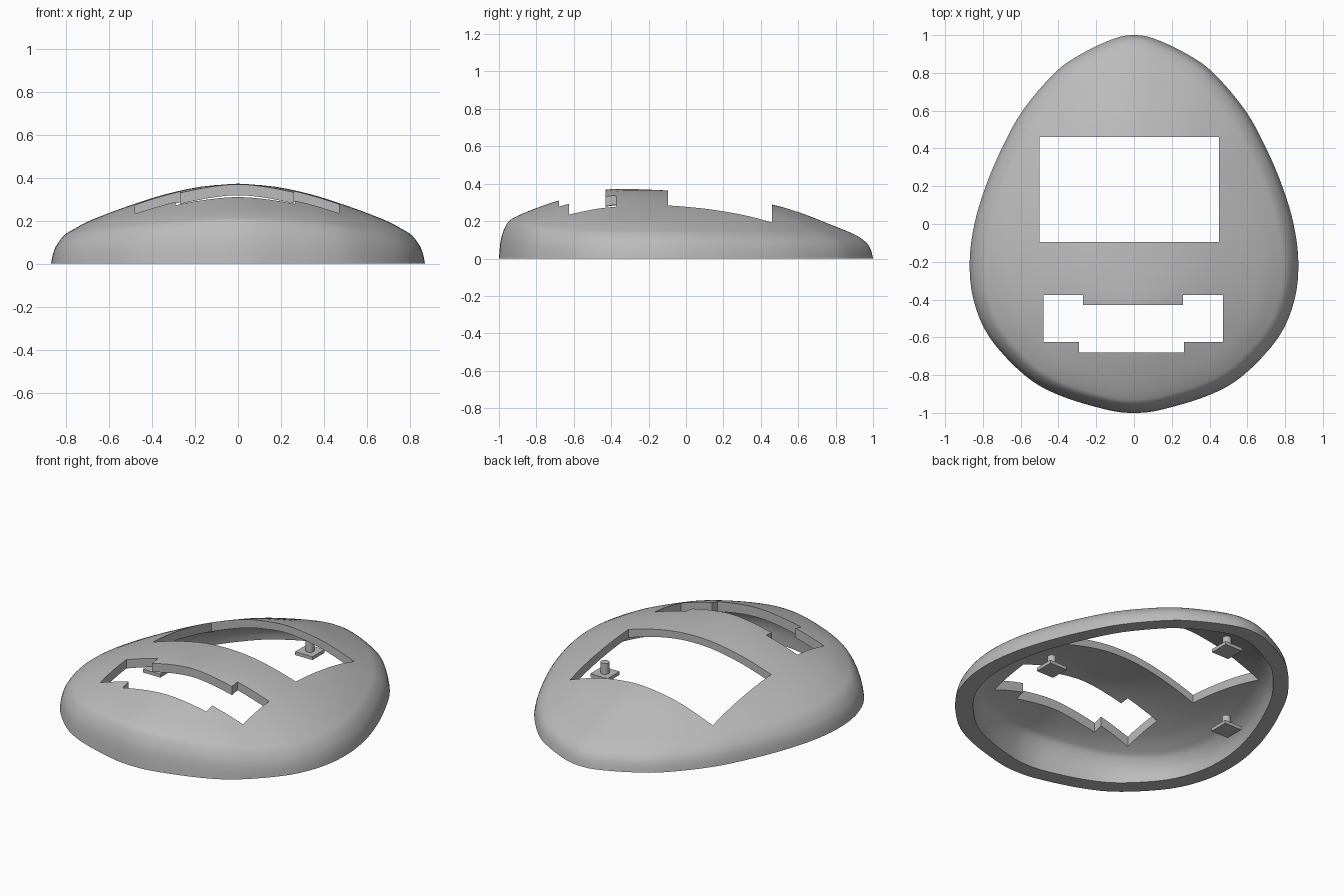
import bpy, bmesh
from mathutils import Vector

old_cube = bpy.data.objects.get("Cube")
if old_cube:
    bpy.data.objects.remove(old_cube, do_unlink=True)

grey = bpy.data.materials.new("plain grey")
grey.use_nodes = True
grey.diffuse_color = (0.5, 0.5, 0.5, 1)
grey.node_tree.nodes["Principled BSDF"].inputs["Base Color"].default_value = (0.5, 0.5, 0.5, 1)


def make_object(name, bm):
    bmesh.ops.recalc_face_normals(bm, faces=bm.faces)
    mesh = bpy.data.meshes.new(name)
    bm.to_mesh(mesh)
    bm.free()
    mesh.materials.append(grey)
    obj = bpy.data.objects.new(name, mesh)
    bpy.context.collection.objects.link(obj)
    return obj


def activate(obj):
    bpy.ops.object.select_all(action="DESELECT")
    obj.select_set(True)
    bpy.context.view_layer.objects.active = obj


def spline(points, steps, closed=False):
    """Smooth curve through points of any dimension."""
    pts = [Vector(p) for p in points]
    n = len(pts)
    pick = (lambda i: pts[i % n]) if closed else (lambda i: pts[max(0, min(i, n - 1))])
    result = []
    for i in range(n if closed else n - 1):
        a, b, c, d = (pick(i + k) for k in (-1, 0, 1, 2))
        for s in range(steps):
            t = s / steps
            result.append(b + (c - a) * (t / 2)
                          + (a * 2 - b * 5 + c * 4 - d) * (t * t / 2)
                          + (b * 3 - a - c * 3 + d) * (t ** 3 / 2))
    if not closed:
        result.append(pts[-1])
    return result


# Egg-shaped footprint: right half from back to front, mirrored
half = [(0.11, 0.98), (0.28, 0.9), (0.42, 0.8), (0.59, 0.6), (0.7, 0.4),
        (0.785, 0.2), (0.845, 0), (0.87, -0.2), (0.85, -0.4), (0.765, -0.6),
        (0.58, -0.8), (0.4, -0.905), (0.15, -0.982)]
outline = spline([(0, 1)] + half + [(0, -1)] + [(-x, y) for x, y in reversed(half)], 4, True)

# Dome profile: distance from apex, then height toward back, side and front
profile = spline([
    (0, 0.372, 0.372, 0.372), (0.2, 0.36, 0.358, 0.368), (0.4, 0.33, 0.32, 0.336),
    (0.58, 0.29, 0.27, 0.302), (0.7, 0.245, 0.232, 0.273), (0.8, 0.195, 0.197, 0.246),
    (0.88, 0.153, 0.16, 0.22), (0.93, 0.125, 0.132, 0.195), (0.97, 0.088, 0.087, 0.14),
    (0.99, 0.05, 0.045, 0.08), (1, 0, 0, 0)], 3)
apex = Vector((0, -0.3))


def add_dome(bm, scale):
    """Add a dome skin and return its rim loop."""
    def vert(p, z):
        return bm.verts.new((p.x * scale.x, p.y * scale.y, z * scale.z))

    def bridge(inner, outer):
        for i in range(len(outer)):
            bm.faces.new((inner[i - 1], outer[i - 1], outer[i], inner[i]))

    top = vert(apex, profile[0][1])
    ring = None
    for f, back, side, front in profile[1:]:
        new = []
        for p in outline:
            ray = p - apex
            w = ray.normalized().y ** 2
            end = back if ray.y > 0 else front
            new.append(vert(apex + ray * f, side * (1 - w) + end * w))
        if ring:
            bridge(ring, new)
        else:
            for i in range(len(new)):
                bm.faces.new((top, new[i - 1], new[i]))
        ring = new
    return ring


# Hollow shell with a flat rim
bm = bmesh.new()
outer_rim = add_dome(bm, Vector((1, 1, 1)))
inner_rim = add_dome(bm, Vector((0.895, 0.905, 0.88)))
for i in range(len(outer_rim)):
    bm.faces.new((outer_rim[i - 1], outer_rim[i], inner_rim[i], inner_rim[i - 1]))
shell = make_object("shell", bm)


def cut_opening(points):
    """Cut a vertical opening with the given plan shape through the shell."""
    bm = bmesh.new()
    face = bm.faces.new([bm.verts.new((x, y, 0.08)) for x, y in points])
    extruded = bmesh.ops.extrude_face_region(bm, geom=[face])["geom"]
    bmesh.ops.translate(bm, vec=(0, 0, 0.6),
                        verts=[v for v in extruded if isinstance(v, bmesh.types.BMVert)])
    cutter = make_object("opening_cutter", bm)
    cutter.hide_render = True
    activate(shell)
    mod = shell.modifiers.new("opening", "BOOLEAN")
    mod.operation = "DIFFERENCE"
    mod.solver = "EXACT"
    mod.object = cutter
    bpy.ops.object.modifier_apply(modifier=mod.name)
    bpy.data.objects.remove(cutter, do_unlink=True)


# Large rear window and stepped front slot
cut_opening([(-0.5, -0.095), (0.45, -0.095), (0.45, 0.46), (-0.5, 0.46)])
cut_opening([(-0.48, -0.625), (-0.29, -0.625), (-0.29, -0.68), (0.265, -0.68),
             (0.265, -0.625), (0.47, -0.625), (0.47, -0.375), (0.26, -0.375),
             (0.26, -0.43), (-0.27, -0.43), (-0.27, -0.375), (-0.48, -0.375)])
activate(shell)
bpy.ops.object.shade_smooth_by_angle(angle=0.6)

# Mounting pegs: square foot with a round pin
for name, x, y in (("left_peg", 0.56, -0.03), ("right_peg", -0.59, 0.08), ("back_peg", -0.04, 0.74)):
    bm = bmesh.new()
    foot = bmesh.ops.create_cube(bm, size=1)["verts"]
    bmesh.ops.scale(bm, vec=(0.115, 0.115, 0.02), verts=foot)
    bmesh.ops.translate(bm, vec=(0, 0, 0.01), verts=foot)
    pin = bmesh.ops.create_cone(bm, cap_ends=True, segments=24, radius1=0.024,
                                radius2=0.024, depth=0.07)["verts"]
    bmesh.ops.translate(bm, vec=(0, 0, 0.05), verts=pin)
    peg = make_object(name, bm)
    peg.location = (x, y, 0)
    activate(peg)
    bpy.ops.object.shade_smooth_by_angle(angle=0.6)
